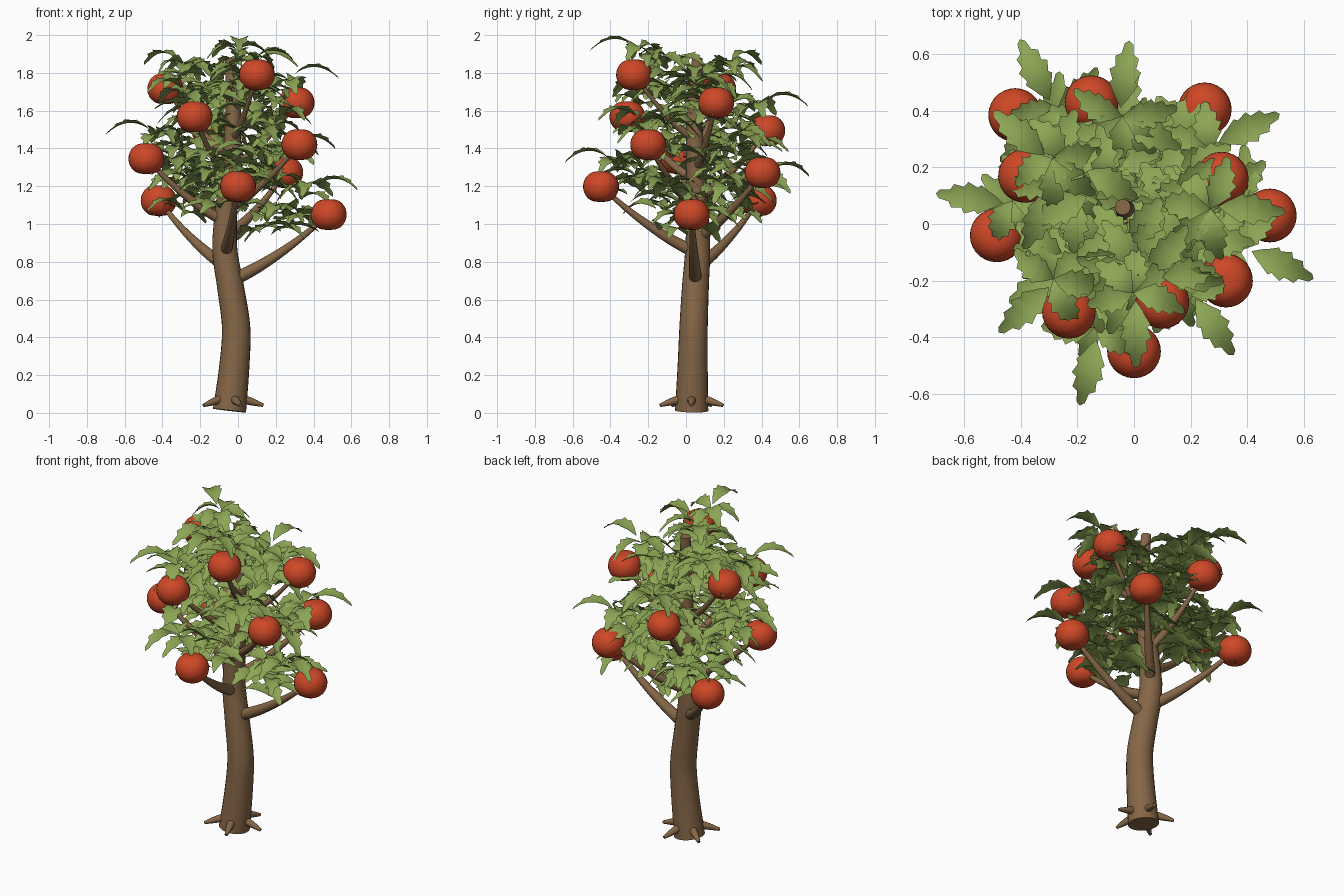
import bpy, bmesh, math, random
from mathutils import Vector, Matrix

random.seed(7)
cube = bpy.data.objects.get("Cube")
if cube:
    bpy.data.objects.remove(cube)


def material(name, rgb):
    mat = bpy.data.materials.new(name)
    mat.use_nodes = True
    mat.diffuse_color = (*rgb, 1)
    mat.node_tree.nodes["Principled BSDF"].inputs["Base Color"].default_value = (*rgb, 1)
    return mat


bark = material("bark brown", (0.235, 0.133, 0.062))
leaf_green = material("leaf green", (0.265, 0.38, 0.09))
apple_red = material("apple red", (0.62, 0.064, 0.02))


def link_mesh(name, bm, mat):
    mesh = bpy.data.meshes.new(name)
    bm.to_mesh(mesh)
    bm.free()
    mesh.materials.append(mat)
    mesh.polygons.foreach_set("use_smooth", [True] * len(mesh.polygons))
    obj = bpy.data.objects.new(name, mesh)
    bpy.context.collection.objects.link(obj)
    return obj


def tube(name, points, radii, sides=16, steps=24):
    """Smooth tapered tube through interpolated points."""
    def sample(values, u):
        f = u * (len(values) - 1)
        i = min(int(f), len(values) - 2)
        a, b = values[i], values[i + 1]
        before, after = values[max(i - 1, 0)], values[min(i + 2, len(values) - 1)]
        t = f - i
        return 0.5 * (2 * a + (b - before) * t + (2 * before - 5 * a + 4 * b - after) * t**2
                      + (3 * a - before - 3 * b + after) * t**3)

    points = [Vector(p) for p in points]
    centres = [sample(points, k / steps) for k in range(steps + 1)]
    bm = bmesh.new()
    rings = []
    for k, c in enumerate(centres):
        tangent = centres[min(k + 1, steps)] - centres[max(k - 1, 0)]
        turn = Vector((0, 0, 1)).rotation_difference(tangent)
        r = sample(radii, k / steps)
        rings.append([bm.verts.new(c + turn @ Vector((r * math.cos(a), r * math.sin(a), 0)))
                      for a in (math.tau * s / sides for s in range(sides))])
    for low, high in zip(rings, rings[1:]):
        for s in range(sides):
            n = (s + 1) % sides
            bm.faces.new((low[s], low[n], high[n], high[s]))
    bm.faces.new(rings[0][::-1])
    bm.faces.new(rings[-1])
    obj = link_mesh(name, bm, bark)
    bpy.ops.object.select_all(action="DESELECT")
    obj.select_set(True)
    bpy.context.view_layer.objects.active = obj
    bpy.ops.object.shade_smooth_by_angle(angle=math.radians(50))
    return centres


# Trunk with a gentle S-bend
trunk_path = [(-0.045, 0.03, 0.012), (-0.02, 0.035, 0.24), (-0.01, 0.04, 0.45), (-0.04, 0.05, 0.67),
              (-0.07, 0.062, 0.87), (-0.06, 0.06, 1.1), (-0.035, 0.05, 1.35),
              (-0.025, 0.045, 1.6), (-0.04, 0.06, 1.88)]
trunk_radii = [0.088, 0.08, 0.075, 0.071, 0.066, 0.058, 0.049, 0.04, 0.028]
trunk = tube("trunk", trunk_path, trunk_radii, 24, 64)


def trunk_at(z):
    return min(trunk, key=lambda p: abs(p.z - z)).copy()


# Short roots around the foot
for i in range(5):
    a = math.tau * i / 5
    out = Vector((math.cos(a), math.sin(a), 0))
    foot = Vector((-0.04, 0.03, 0))
    tube("root_%d" % (i + 1),
         [foot + out * d + Vector((0, 0, z)) for d, z in ((0.05, 0.075), (0.11, 0.06), (0.175, 0.04))],
         [0.024, 0.02, 0.009], 10, 6)


# Toothed, folded, arching leaf
def add_leaf(bm, base, heading, length, half_width, rise, drop, roll):
    frame = (Matrix.Translation(base) @ Matrix.Rotation(heading, 4, "Z")
             @ Matrix.Rotation(roll, 4, "X"))
    rows = []
    count = 10
    for k in range(count + 1):
        t = k / count
        tooth = k % 2
        w = half_width * math.sin(math.pi * t ** 0.85) * (1.1 if tooth else 0.8)
        shift = 0.05 * tooth

        def place(u, y, lift):
            return bm.verts.new(frame @ Vector((
                length * u, y, length * (rise * u - drop * u * u) + lift)))

        mid = place(t, 0, 0)
        if 0 < k < count:
            rows.append((place(t + shift, w, 0.35 * w), mid, place(t + shift, -w, 0.35 * w)))
        else:
            rows.append((mid, mid, mid))
    for a, b in zip(rows, rows[1:]):
        for quad in ((a[0], a[1], b[1], b[0]), (a[1], a[2], b[2], b[1])):
            bm.faces.new(list(dict.fromkeys(quad)))


# Apple: sphere slightly flattened at both poles
bm = bmesh.new()
bmesh.ops.create_uvsphere(bm, u_segments=28, v_segments=18, radius=1)
for v in bm.verts:
    rho = math.hypot(v.co.x, v.co.y)
    v.co.z *= 0.95 - 0.1 * math.exp(-(rho / 0.5) ** 2)
    v.co *= 0.095
first_apple = link_mesh("apple_1", bm, apple_red)

# Fruit positions in plan; each one sits higher up the spiral
fruit_plan = [(0.48, 0.03), (-0.42, 0.385), (0.0, -0.45), (0.25, 0.405), (-0.485, -0.04), (0.325, -0.2),
              (-0.15, 0.43), (-0.23, -0.31), (0.31, 0.16), (-0.385, 0.17), (0.1, -0.275)]

for i, (x, y) in enumerate(fruit_plan):
    fruit = Vector((x, y, 1.05 + 0.074 * i))
    apple = first_apple if i == 0 else bpy.data.objects.new("apple_%d" % (i + 1), first_apple.data)
    if i:
        bpy.context.collection.objects.link(apple)
    apple.location = fruit

    # Branch from the trunk straight into the fruit, sagging slightly
    start = trunk_at(0.705 + 0.073 * i)
    path = [start.lerp(fruit, t) - Vector((0, 0, 0.12 * t * (1 - t))) for t in (0, 0.3, 0.65, 1)]
    thick = 1 - 0.04 * i
    tube("branch_%d" % (i + 1), path, [0.036 * thick, 0.03 * thick, 0.02 * thick, 0.01], 12, 16)

    # Leading leaf and rosette beside the fruit
    bm = bmesh.new()
    reach = fruit - start
    flat = Vector((reach.x, reach.y, 0))
    out = math.atan2(reach.y, reach.x)
    lead = start + Matrix.Rotation(-0.27, 3, "Z") @ (flat * 0.92)
    lead.z = fruit.z + 0.15
    add_leaf(bm, lead, out - 0.38, 0.24, 0.052, 0.75, 0.85, 0)
    for turn in (-2.3, -1.3, 1.3, 2.3, 3.1):
        add_leaf(bm, lead - flat * 0.08 - Vector((0, 0, random.uniform(0, 0.06))), out - 0.4 + turn,
                 random.uniform(0.16, 0.2), 0.05, 0.7, 1.0, random.uniform(-0.3, 0.3))

    # Layered leaves around the outer part of the branch
    leaves = 21
    for j in range(leaves):
        t = 0.3 + 0.5 * j / (leaves - 1)
        base = start + Matrix.Rotation(random.uniform(-0.5, 0.2), 3, "Z") @ (flat * t)
        base.z = fruit.z + random.uniform(-0.06, 0.14) - 0.1 * (1 - t)
        heading = out + 2.4 * j + random.uniform(-0.3, 0.3)
        rise = random.uniform(0.45, 0.95)
        add_leaf(bm, base, heading, random.uniform(0.18, 0.23), random.uniform(0.048, 0.058),
                 rise, rise + random.uniform(0, 0.3), random.uniform(-0.3, 0.3))
    link_mesh("leaves_%d" % (i + 1), bm, leaf_green)
